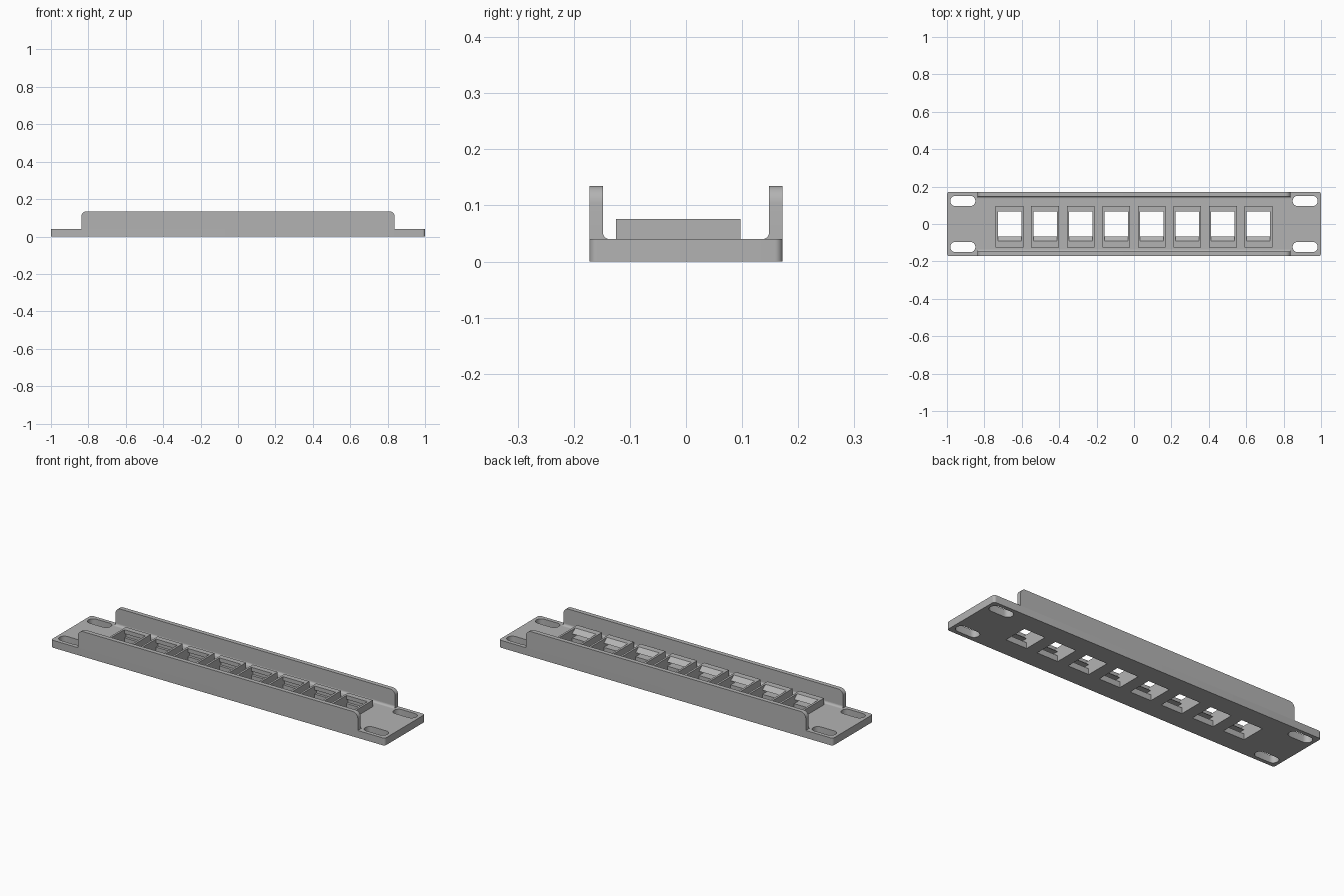
import bpy, bmesh, math
from mathutils import Vector

cube = bpy.data.objects.get("Cube")
if cube:
    bpy.data.objects.remove(cube, do_unlink=True)

grey = bpy.data.materials.new("plain_grey")
grey.use_nodes = True
COLOUR = (0.45, 0.45, 0.45, 1)
grey.diffuse_color = COLOUR
grey.node_tree.nodes["Principled BSDF"].inputs["Base Color"].default_value = COLOUR


def prism(bm, outline, axis, start, end):
    """Extrude a 2D outline along an axis, keeping the other two axes in order."""
    def place(p, t):
        v = list(p)
        v.insert(axis, t)
        return Vector(v)
    low = [bm.verts.new(place(p, start)) for p in outline]
    high = [bm.verts.new(place(p, end)) for p in outline]
    faces = [bm.faces.new(low), bm.faces.new(high)]
    for i in range(len(low)):
        j = (i + 1) % len(low)
        faces.append(bm.faces.new((low[i], low[j], high[j], high[i])))
    bmesh.ops.recalc_face_normals(bm, faces=faces)


def arc(cx, cy, r, a0, a1, steps=8):
    return [(cx + r * math.cos(math.radians(a0 + (a1 - a0) * i / steps)),
             cy + r * math.sin(math.radians(a0 + (a1 - a0) * i / steps)))
            for i in range(steps + 1)]


def rounded(hx, hy, r):
    return (arc(hx - r, hy - r, r, 0, 90) + arc(r - hx, hy - r, r, 90, 180)
            + arc(r - hx, r - hy, r, 180, 270) + arc(hx - r, r - hy, r, 270, 360))


def make(name, bm):
    mesh = bpy.data.meshes.new(name)
    bm.to_mesh(mesh)
    bm.free()
    mesh.materials.append(grey)
    ob = bpy.data.objects.new(name, mesh)
    bpy.context.collection.objects.link(ob)
    return ob


def finish(ob, cutters=()):
    bpy.ops.object.select_all(action="DESELECT")
    bpy.context.view_layer.objects.active = ob
    ob.select_set(True)
    for cutter in cutters:
        mod = ob.modifiers.new("cut", "BOOLEAN")
        mod.operation, mod.solver, mod.object = "DIFFERENCE", "EXACT", cutter
        bpy.ops.object.modifier_apply(modifier=mod.name)
    bpy.ops.object.shade_smooth_by_angle(angle=math.radians(30))


PORTS = [0.19 * (i - 3.5) for i in range(8)]
THICK, RIM = 0.04, 0.0755

# Port cavity: through hole, side grooves, and a chamfered catch at the front
cavity = [(-0.0655, -0.02), (0.068, -0.02), (0.068, 0.0315), (0.082, 0.0315),
          (0.082, 0.054), (0.068, 0.054), (0.068, 0.1), (-0.092, 0.1),
          (-0.092, RIM), (-0.0655, 0.054), (-0.109, 0.054),
          (-0.109, 0.0315), (-0.0655, 0.0315)]
bm = bmesh.new()
for x in PORTS:
    prism(bm, cavity, 0, x - 0.063, x + 0.063)
port_cutter = make("port_cutter", bm)

# Mounting slots at the four corners
bm = bmesh.new()
for sx in (-1, 1):
    for sy in (-1, 1):
        slot = [(x + sx * 0.915, y + sy * 0.123)
                for x, y in arc(0.039, 0, 0.028, -90, 90, 12) + arc(-0.039, 0, 0.028, 90, 270, 12)]
        prism(bm, slot, 2, -0.02, 0.06)
slot_cutter = make("slot_cutter", bm)

# Base plate
bm = bmesh.new()
prism(bm, rounded(1, 0.172, 0.014), 2, 0, THICK)
finish(make("base_plate", bm), (port_cutter, slot_cutter))

# Raised frame around each port
bm = bmesh.new()
for x in PORTS:
    box = [(x - 0.0745, -0.125), (x + 0.0745, -0.125), (x + 0.0745, 0.0975), (x - 0.0745, 0.0975)]
    prism(bm, box, 2, THICK, RIM)
finish(make("port_frames", bm), (port_cutter,))

# Long side flanges with rounded upper corners and an inner root fillet
W, TOP, R = 0.838, 0.135, 0.03
wall = ([(-W, THICK), (W, THICK)] + arc(W - R, TOP - R, R, 0, 90)
        + arc(R - W, TOP - R, R, 90, 180))
for name, s in (("front_flange", -1), ("back_flange", 1)):
    bm = bmesh.new()
    prism(bm, wall, 1, s * 0.148, s * 0.172)
    fillet = [(s * 0.148, THICK)] + [(s * y, z) for y, z in arc(0.136, THICK + 0.012, 0.012, 0, -90)]
    prism(bm, fillet, 0, -W, W)
    finish(make(name, bm))

for cutter in (port_cutter, slot_cutter):
    bpy.data.objects.remove(cutter, do_unlink=True)
